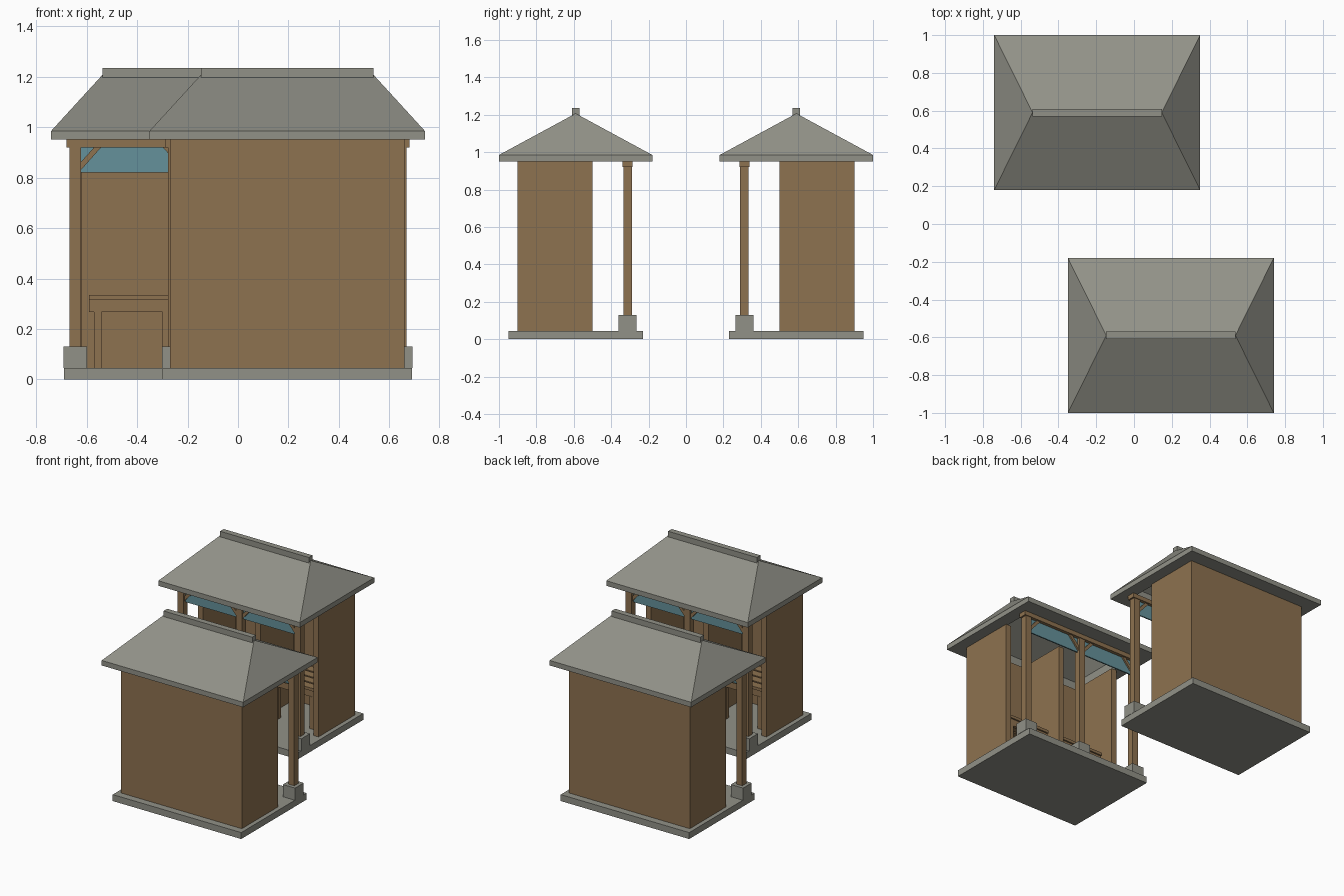
import bpy, bmesh, math
from mathutils import Matrix, Vector

if "Cube" in bpy.data.objects:
    bpy.data.objects.remove(bpy.data.objects["Cube"])


def material(name, rgb):
    m = bpy.data.materials.new(name)
    m.diffuse_color = (*rgb, 1)
    m.use_nodes = True
    m.node_tree.nodes["Principled BSDF"].inputs["Base Color"].default_value = m.diffuse_color
    return m


STONE = material("grey stone", (0.285, 0.285, 0.245))
WOOD = material("brown wood", (0.27, 0.168, 0.08))
TEAL = material("teal panel", (0.13, 0.285, 0.325))

# Everything is laid out around one shelter's centre, open side towards +y
PLACE = Matrix.Translation((0.195, -0.59, 0))


def add(name, bm, mat, turn):
    bmesh.ops.recalc_face_normals(bm, faces=bm.faces)
    bm.transform(PLACE)
    bm.transform(Matrix.Rotation(turn, 4, 'Z'))
    me = bpy.data.meshes.new(name)
    bm.to_mesh(me)
    bm.free()
    me.materials.append(mat)
    bpy.context.collection.objects.link(bpy.data.objects.new(name, me))


def boxes(name, mat, turn, spans):
    """One object from boxes given as (x0, x1, y0, y1, z0, z1)."""
    bm = bmesh.new()
    for x0, x1, y0, y1, z0, z1 in spans:
        m = Matrix.Translation(((x0 + x1) / 2, (y0 + y1) / 2, (z0 + z1) / 2))
        m = m @ Matrix.Diagonal((x1 - x0, y1 - y0, z1 - z0, 1))
        bmesh.ops.create_cube(bm, size=1, matrix=m)
    add(name, bm, mat, turn)


def prism(name, mat, turn, outline, y0, y1):
    """Extrude an x-z outline along y."""
    bm = bmesh.new()
    f = bm.faces.new([bm.verts.new((x, y0, z)) for x, z in outline])
    r = bmesh.ops.extrude_face_region(bm, geom=[f])
    for v in r['geom']:
        if isinstance(v, bmesh.types.BMVert):
            v.co.y = y1
    add(name, bm, mat, turn)


def roof(turn):
    """Hollow hip roof with a flat eave edge."""
    bm = bmesh.new()

    def ring(hx, hy, z):
        return [bm.verts.new((sx * hx, sy * hy, z))
                for sx, sy in ((-1, -1), (1, -1), (1, 1), (-1, 1))]

    def bridge(a, b):
        for i in range(4):
            j = (i + 1) % 4
            bm.faces.new((a[i], a[j], b[j], b[i]))

    def hip(r, hx, z):
        a, b = bm.verts.new((-hx, 0, z)), bm.verts.new((hx, 0, z))
        bm.faces.new((r[0], r[1], b, a))
        bm.faces.new((r[2], r[3], a, b))
        bm.faces.new((r[1], r[2], b))
        bm.faces.new((r[3], r[0], a))

    inner_top, inner_low = ring(0.45, 0.30, 1.025), ring(0.45, 0.30, 0.95)
    outer_low, outer_top = ring(0.545, 0.41, 0.95), ring(0.545, 0.41, 0.985)
    bridge(inner_top, inner_low)
    bridge(inner_low, outer_low)
    bridge(outer_low, outer_top)
    hip(outer_top, 0.342, 1.207)
    hip(inner_top, 0.33, 1.188)
    add("hip_roof", bm, STONE, turn)


def shelter(turn):
    # Ground slab
    boxes("slab", STONE, turn, [(-0.495, 0.495, -0.36, 0.36, 0, 0.045)])
    # Back wall, end walls and middle partition
    boxes("back_wall", WOOD, turn, [(-0.465, 0.465, -0.31, -0.27, 0.045, 0.95)])
    for x in (-0.445, 0, 0.445):
        boxes("side_wall", WOOD, turn,
              [(x - 0.02, x + 0.02, -0.27, 0.09, 0.045, 0.95)])
    # Posts on stone feet
    for x in (-0.45, 0, 0.45):
        boxes("post_foot", STONE, turn,
              [(x - 0.047, x + 0.047, 0.23, 0.325, 0.045, 0.13)])
        boxes("post", WOOD, turn,
              [(x - 0.023, x + 0.023, 0.255, 0.3, 0.13, 0.925)])
    # Beam over the posts
    boxes("front_beam", WOOD, turn, [(-0.485, 0.485, 0.25, 0.305, 0.92, 0.95)])
    for c in (-0.225, 0.225):
        # Hanging panel in each bay, with a brace at each end
        boxes("hanging_panel", TEAL, turn,
              [(c - 0.202, c + 0.202, 0.273, 0.282, 0.82, 0.92)])
        for s in (-1, 1):
            e = c + s * 0.202
            prism("brace", WOOD, turn,
                  [(e, 0.83), (e, 0.862), (e - s * 0.052, 0.92),
                   (e - s * 0.08, 0.92)], 0.262, 0.293)
        # Bench: slats, rails and legs
        boxes("bench_slats", WOOD, turn,
              [(c - 0.17, c + 0.17, y, y + 0.058, 0.315, 0.335)
               for y in (-0.24, -0.17, -0.10, -0.03)])
        boxes("bench_rails", WOOD, turn,
              [(c - 0.17, c + 0.17, y, y + 0.02, 0.268, 0.315)
               for y in (-0.23, -0.003)] +
              [(c + x - 0.012, c + x + 0.012, -0.21, -0.003, 0.268, 0.315)
               for x in (-0.135, 0.135)])
        boxes("bench_legs", WOOD, turn,
              [(c + x - 0.015, c + x + 0.015, y, y + 0.03, 0.045, 0.27)
               for x in (-0.135, 0.135) for y in (-0.235, -0.012)])
    # Roof and ridge cap
    roof(turn)
    boxes("ridge_cap", STONE, turn, [(-0.342, 0.342, -0.02, 0.02, 1.19, 1.235)])


# Two shelters facing each other, turned half way round
for turn in (0, math.pi):
    shelter(turn)
